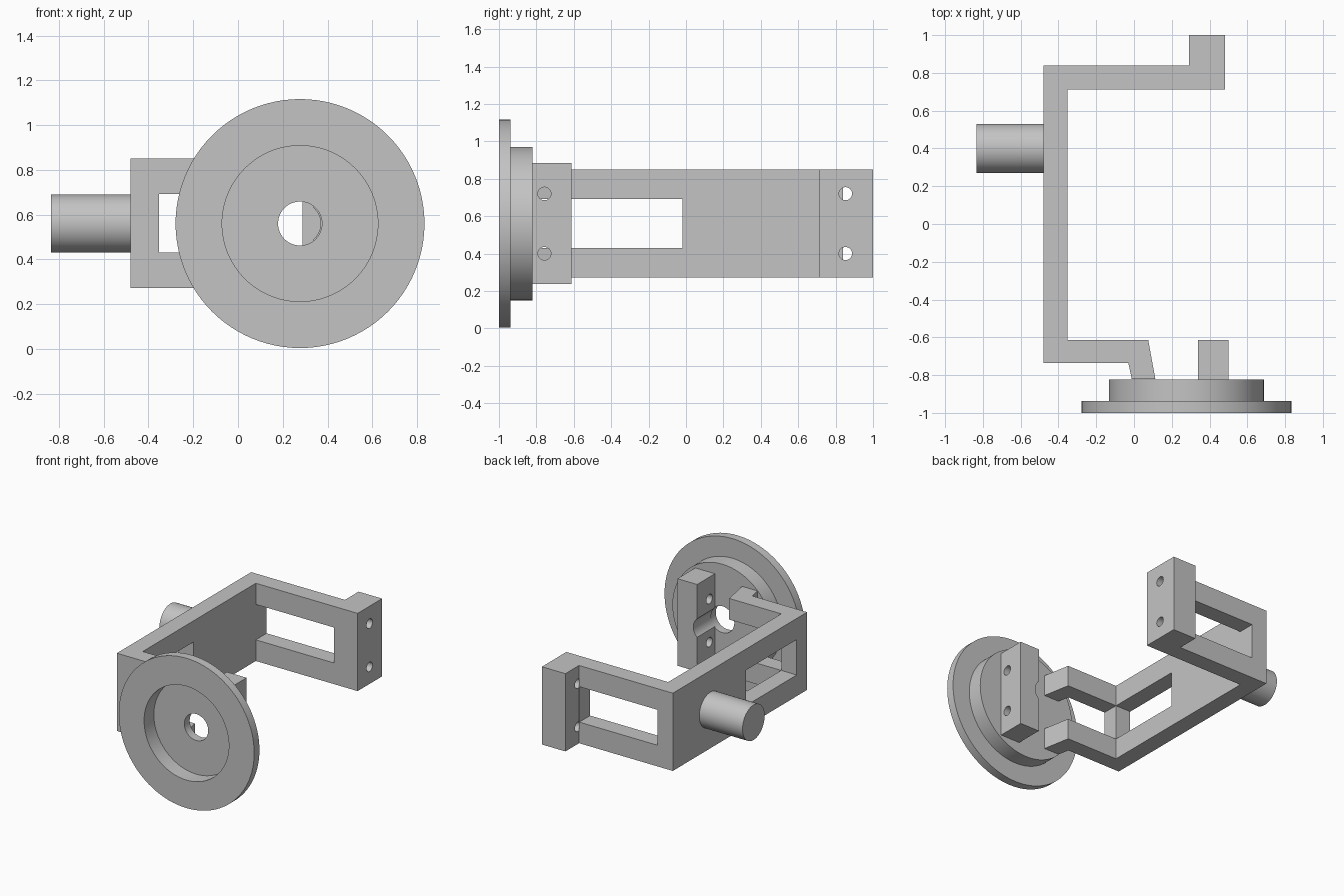
import bpy, bmesh, math
from mathutils import Matrix, Vector

cube = bpy.data.objects.get("Cube")
if cube:
    bpy.data.objects.remove(cube)

grey = bpy.data.materials.new("light grey")
grey.use_nodes = True
colour = (0.55, 0.55, 0.55, 1)
grey.diffuse_color = colour
grey.node_tree.nodes["Principled BSDF"].inputs["Base Color"].default_value = colour

CX, CZ = 0.277, 0.56          # wheel axis
LOW, HIGH = 0.273, 0.85       # frame height
SCREW_Z = (0.40, 0.72)


def make(name, bm):
    bmesh.ops.recalc_face_normals(bm, faces=bm.faces[:])
    mesh = bpy.data.meshes.new(name)
    bm.to_mesh(mesh)
    bm.free()
    mesh.materials.append(grey)
    obj = bpy.data.objects.new(name, mesh)
    bpy.context.collection.objects.link(obj)
    return obj


def box(name, x, y, z):
    bm = bmesh.new()
    size = Vector((x[1] - x[0], y[1] - y[0], z[1] - z[0]))
    mid = Vector((sum(x), sum(y), sum(z))) / 2
    bmesh.ops.create_cube(bm, size=1, matrix=Matrix.Translation(mid) @ Matrix.Diagonal(size).to_4x4())
    return make(name, bm)


def rod(name, axis, start, end, radius, segments=64):
    start, end = Vector(start), Vector(end)
    turn = Matrix.Rotation(math.pi / 2, 4, "Y" if axis == "x" else "X")
    bm = bmesh.new()
    bmesh.ops.create_cone(bm, cap_ends=True, segments=segments, radius1=radius, radius2=radius,
                          depth=(end - start).length,
                          matrix=Matrix.Translation((start + end) / 2) @ turn)
    return make(name, bm)


def cut(obj, cutters):
    for c in cutters:
        c.hide_render = True
        mod = obj.modifiers.new("cut", "BOOLEAN")
        mod.operation = "DIFFERENCE"
        mod.solver = "EXACT"
        mod.object = c
        bpy.context.view_layer.objects.active = obj
        bpy.ops.object.modifier_apply(modifier=mod.name)
        bpy.data.objects.remove(c)


def smooth(obj):
    bpy.ops.object.select_all(action="DESELECT")
    obj.select_set(True)
    bpy.context.view_layer.objects.active = obj
    bpy.ops.object.shade_smooth_by_angle(angle=math.radians(30))


# Bent frame: plan outline extruded upward
outline = [(-0.48, -0.735), (-0.03, -0.735), (-0.012, -0.82), (0.113, -0.82), (0.075, -0.613),
           (-0.353, -0.613), (-0.353, 0.713), (0.483, 0.713), (0.483, 1), (0.29, 1),
           (0.29, 0.84), (-0.48, 0.84)]
bm = bmesh.new()
face = bm.faces.new([bm.verts.new((x, y, LOW)) for x, y in outline])
top = bmesh.ops.extrude_face_region(bm, geom=[face])["geom"]
bmesh.ops.translate(bm, vec=(0, 0, HIGH - LOW), verts=[v for v in top if isinstance(v, bmesh.types.BMVert)])
frame = make("frame", bm)

# Windows in the three walls and screw holes in the end block
window = (0.43, 0.693)
cut(frame, [box("back_window", (-0.353, 0.288), (0.6, 0.95), window),
            box("front_window", (-0.353, 0.3), (-0.9, -0.5), window),
            box("side_window", (-0.6, -0.3), (-0.613, -0.018), window)]
    + [rod("screw_hole", "x", (0.29, 0.853, z), (0.6, 0.853, z), 0.035, 32) for z in SCREW_Z])
smooth(frame)

# Side shaft
shaft = rod("shaft", "x", (-0.835, 0.4, CZ), (-0.48, 0.4, CZ), 0.13)
smooth(shaft)

# Flanged wheel: closed section (radius, y) spun round its axis
section = [(0.098, -0.885), (0.348, -0.885), (0.348, -1), (0.556, -1), (0.556, -0.938),
           (0.41, -0.938), (0.41, -0.822), (0.098, -0.822)]
bm = bmesh.new()
ring = [bm.verts.new((CX + r, y, CZ)) for r, y in section]
edges = [bm.edges.new((ring[i], ring[(i + 1) % len(ring)])) for i in range(len(ring))]
bmesh.ops.spin(bm, geom=ring + edges, cent=(CX, 0, CZ), axis=(0, 1, 0),
               angle=math.tau, steps=96, use_merge=True)
bmesh.ops.remove_doubles(bm, verts=bm.verts[:], dist=0.0001)
wheel = make("flanged_wheel", bm)
smooth(wheel)

# Clamp block with shaft groove and screw holes
clamp = box("clamp_block", (0.338, 0.5), (-0.822, -0.613), (0.237, 0.883))
cut(clamp, [rod("groove", "y", (CX, -0.9, CZ), (CX, -0.5, CZ), 0.092)]
    + [rod("screw_hole", "x", (0.2, -0.757, z), (0.6, -0.757, z), 0.035, 32) for z in SCREW_Z])
smooth(clamp)
